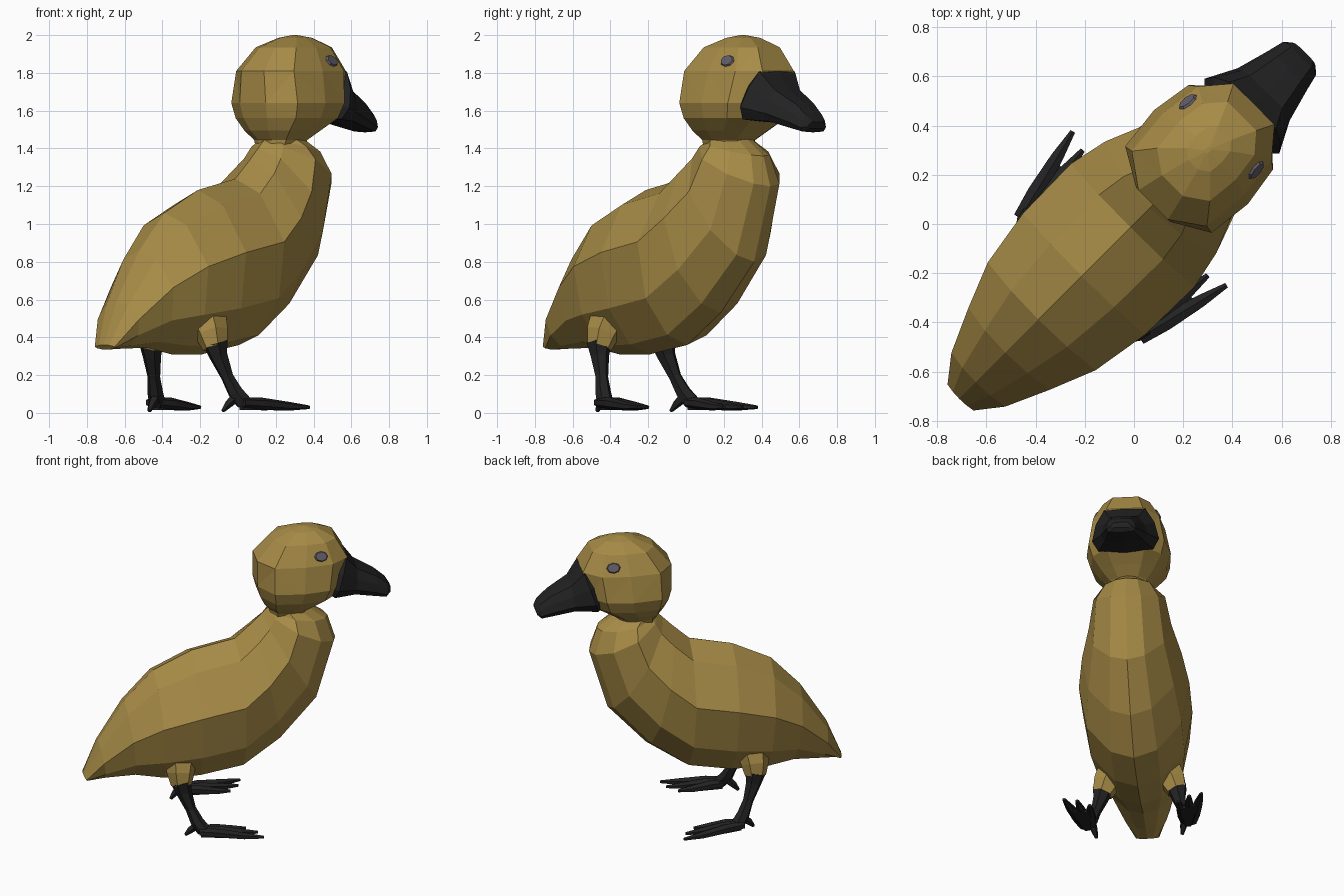
import bpy, bmesh, math
from mathutils import Vector, Matrix
from mathutils.bvhtree import BVHTree

if "Cube" in bpy.data.objects:
    bpy.data.objects.remove(bpy.data.objects["Cube"])

R = math.sqrt(0.5)


def P(u, v, z):
    """Bird space (u forward, v left, z up) to world: the bird faces the +x +y diagonal."""
    return Vector(((u - v) * R, (u + v) * R, z))


def material(name, rgb):
    m = bpy.data.materials.new(name)
    m.diffuse_color = (*rgb, 1)
    m.use_nodes = True
    m.node_tree.nodes["Principled BSDF"].inputs["Base Color"].default_value = m.diffuse_color
    return m


TAN = material("tan down", (0.385, 0.258, 0.062))
BLACK = material("black skin", (0.016, 0.016, 0.017))
GREY = material("grey eye", (0.12, 0.11, 0.14))


def finish(name, bm, mat):
    bmesh.ops.recalc_face_normals(bm, faces=bm.faces)
    me = bpy.data.meshes.new(name)
    bm.to_mesh(me)
    me.materials.append(mat)
    ob = bpy.data.objects.new(name, me)
    bpy.context.collection.objects.link(ob)
    return ob


def loft(name, rings, mat, split=False):
    """Skin a list of closed rings (bird-space tuples) and cap both ends."""
    bm = bmesh.new()
    vs = [[bm.verts.new(P(*p)) for p in ring] for ring in rings]
    n = len(rings[0])
    for a, b in zip(vs, vs[1:]):
        for i in range(n):
            j = (i + 1) % n
            bm.faces.new((a[i], a[j], b[j], b[i]))
    bm.faces.new(vs[0])
    bm.faces.new(vs[-1])
    if split:
        bmesh.ops.triangulate(bm, faces=bm.faces)
    bmesh.ops.recalc_face_normals(bm, faces=bm.faces)
    bm.normal_update()
    tree = BVHTree.FromBMesh(bm)
    finish(name, bm, mat)
    return tree


def section(tu, tz, bu, bz, w, prof):
    """Mirrored cross-section between a top point and a bottom point."""
    right = [(tu + (bu - tu) * f, -w * s, tz + (bz - tz) * f) for f, s in prof]
    left = [(u, -v, z) for u, v, z in reversed(right) if abs(v) > 1e-6]
    return right + left


def tube(name, path, mat, n=6, flat=1.0):
    """Tapered tube through (u, v, z, radius) points; flat narrows one axis."""
    rings = []
    for i, (u, v, z, r) in enumerate(path):
        a = Vector(path[max(i - 1, 0)][:3])
        b = Vector(path[min(i + 1, len(path) - 1)][:3])
        d = (b - a).normalized()
        side = Vector((0, 1, 0)).cross(d).normalized()
        up = d.cross(side)
        rings.append([tuple(Vector((u, v, z)) + side * r * flat * math.cos(t) + up * r * math.sin(t))
                      for t in (2 * math.pi * k / n for k in range(n))])
    loft(name, rings, mat)


# Body: tail to neck, with a side ridge and a breast keel
body_prof = [(0, 0), (0.09, 0.52), (0.38, 1), (0.72, 0.86), (0.94, 0.42), (1, 0)]
body = [
    (-1.005, 0.36, -0.985, 0.335, 0.075),
    (-0.91, 0.59, -0.87, 0.34, 0.155),
    (-0.74, 0.86, -0.68, 0.345, 0.235),
    (-0.55, 1.06, -0.50, 0.31, 0.31),
    (-0.30, 1.18, -0.27, 0.31, 0.35),
    (-0.02, 1.24, 0.01, 0.36, 0.355),
    (0.09, 1.34, 0.26, 0.53, 0.32),
    (0.15, 1.40, 0.51, 0.80, 0.265),
    (0.18, 1.43, 0.63, 1.20, 0.23),
    (0.20, 1.445, 0.58, 1.36, 0.165),
    (0.21, 1.46, 0.44, 1.46, 0.115),
]
loft("body", [section(*b, body_prof) for b in body], TAN)

# Head: stacked ten-sided rings (height, back, front, half width)
head = [
    (1.42, 0.20, 0.44, 0.12), (1.445, 0.20, 0.45, 0.13), (1.495, 0.16, 0.52, 0.185),
    (1.56, 0.13, 0.62, 0.245), (1.64, 0.11, 0.66, 0.27), (1.81, 0.11, 0.69, 0.235),
    (1.935, 0.22, 0.62, 0.165), (1.985, 0.34, 0.52, 0.075), (2.0, 0.41, 0.44, 0.01),
]
half = [(1, 0.5), (0.62, 0.9), (0, 1), (-0.68, 0.92), (-1, 0.36)]
outline = half + [(a, -b) for a, b in reversed(half)]
head_tree = loft("head", [[((b + f) / 2 + (f - b) / 2 * a, w * s, z) for a, s in outline]
                          for z, b, f, w in head], TAN, split=True)

# Bill: broad base tapering to a blunt drooping tip
bill_prof = [(0, 0), (0.03, 0.62), (0.35, 0.88), (0.72, 1), (0.95, 0.82), (1, 0)]
bill = [
    (0.58, 1.79, 0.54, 1.57, 0.14), (0.685, 1.815, 0.595, 1.54, 0.215),
    (0.76, 1.715, 0.74, 1.535, 0.15), (0.89, 1.64, 0.88, 1.50, 0.112),
    (0.96, 1.58, 0.95, 1.485, 0.095), (0.985, 1.54, 0.975, 1.505, 0.065),
]
loft("bill", [section(*b, bill_prof) for b in bill], BLACK)

for side, s in (("right", -1), ("left", 1)):
    # Eye: thin oval plate laid on the head surface
    hit, nrm, _, _ = head_tree.ray_cast(P(0.505, s, 1.862), P(0, -s, 0))
    zax = nrm.normalized()
    xax = (P(1, 0, 0) - zax * P(1, 0, 0).dot(zax)).normalized()
    rot = Matrix((xax, zax.cross(xax), zax)).transposed().to_4x4()
    bm = bmesh.new()
    bmesh.ops.create_cone(bm, cap_ends=True, segments=8, radius1=0.045, radius2=0.038, depth=0.0095,
                          matrix=Matrix.Translation(hit + zax * 0.007) @ rot @ Matrix.Diagonal((1, 0.76, 1, 1)))
    finish(side + "_eye", bm, GREY)

    # Downy thigh and scaly shank
    tube(side + "_thigh", [(-0.40, s * 0.16, 0.52, 0.11), (-0.41, s * 0.215, 0.42, 0.09),
                           (-0.41, s * 0.24, 0.345, 0.067)], TAN)
    tube(side + "_shank", [(-0.41, s * 0.24, 0.37, 0.068), (-0.395, s * 0.25, 0.30, 0.05),
                           (-0.355, s * 0.275, 0.19, 0.034), (-0.32, s * 0.30, 0.11, 0.042),
                           (-0.28, s * 0.325, 0.055, 0.045)], BLACK)

    # Three front toes and a short hind toe
    toes = {"outer": (0.09, 0.442, -0.31, 0.345), "middle": (0.065, 0.36, -0.29, 0.325),
            "inner": (0.00, 0.285, -0.29, 0.30)}
    for toe, (u, v, u0, v0) in toes.items():
        mid = [(u0 + (u - u0) * f, s * (v0 + (v - v0) * f)) for f in (0, 0.3, 0.7, 1)]
        path = [(*m, z, r) for m, z, r in zip(mid, (0.055, 0.05, 0.035, 0.03), (0.032, 0.038, 0.029, 0.012))]
        tube(f"{side}_{toe}_toe", path, BLACK, flat=0.8)
    tube(side + "_hind_toe", [(-0.31, s * 0.30, 0.09, 0.03), (-0.36, s * 0.285, 0.045, 0.022),
                              (-0.39, s * 0.275, 0.01, 0.010)], BLACK, n=5)

    # Web between the toes
    web = [(-0.30, s * 0.34), (-0.05, s * 0.405), (-0.04, s * 0.35), (-0.08, s * 0.29), (-0.29, s * 0.30)]
    loft(side + "_web", [[(u, v, z) for u, v in web] for z in (0.014, 0.034)], BLACK)
